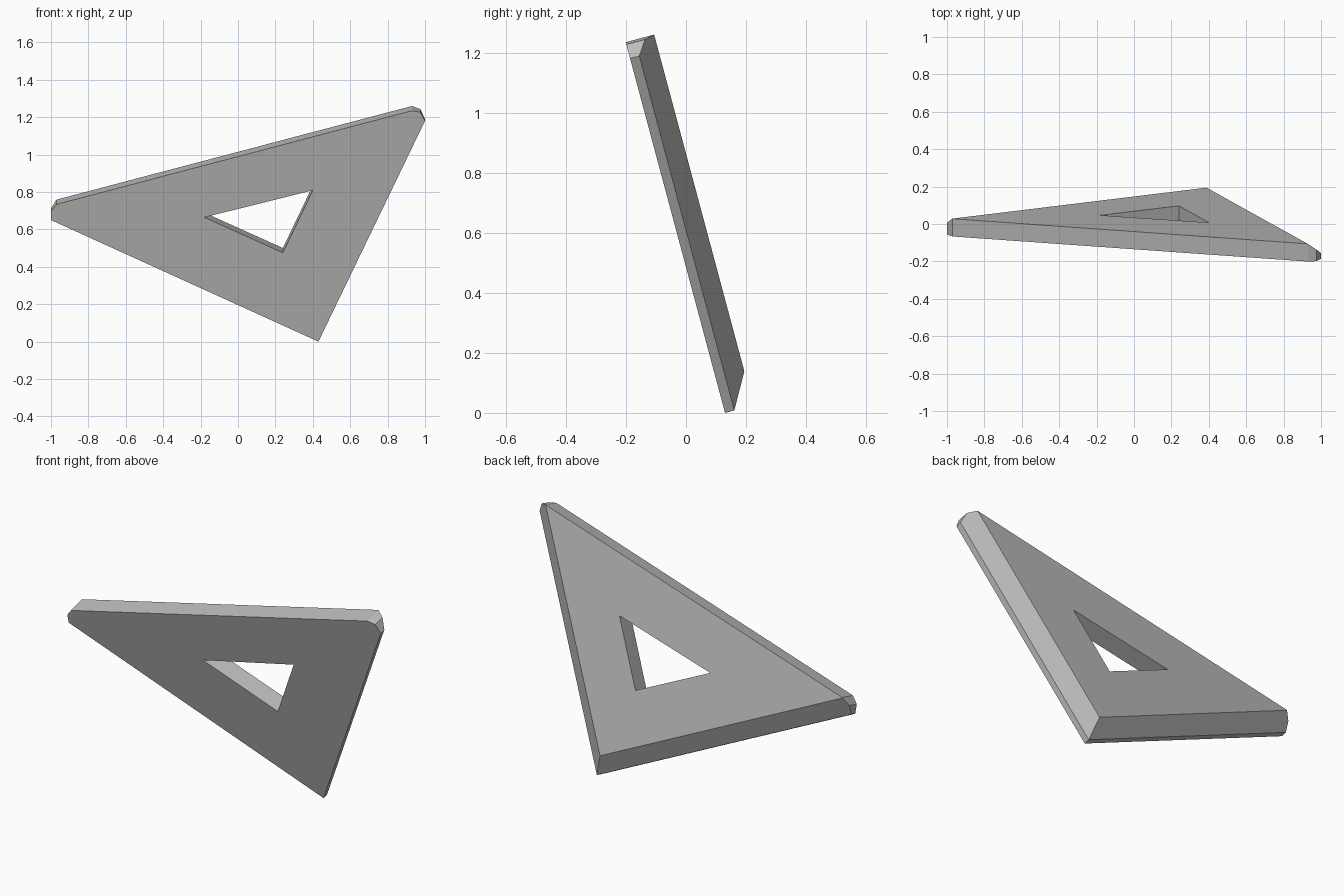
import bpy, bmesh, math
from mathutils import Vector

cube = bpy.data.objects.get("Cube")
if cube:
    bpy.data.objects.remove(cube)

TILT = math.radians(15)
THICK, RIM, INSET = 0.098, 0.032, 0.088

grey = bpy.data.materials.new("light_grey")
grey.use_nodes = True
colour = (0.5, 0.5, 0.5, 1)
grey.diffuse_color = colour
grey.node_tree.nodes["Principled BSDF"].inputs["Base Color"].default_value = colour


def prism(name, outline, y0, y1, chamfers=()):
    """Extrude an x-z outline along y, trim it by planes, lean it back."""
    bm = bmesh.new()
    face = bm.faces.new([bm.verts.new((x, y0, z)) for x, z in outline])
    ext = bmesh.ops.extrude_face_region(bm, geom=[face])
    bmesh.ops.translate(bm, vec=(0, y1 - y0, 0),
                        verts=[g for g in ext["geom"] if isinstance(g, bmesh.types.BMVert)])
    for point, normal in chamfers:
        bmesh.ops.bisect_plane(bm, geom=bm.verts[:] + bm.edges[:] + bm.faces[:], dist=1e-5,
                               plane_co=point, plane_no=normal, clear_outer=True)
        bmesh.ops.holes_fill(bm, edges=[e for e in bm.edges if e.is_boundary], sides=0)
    bmesh.ops.recalc_face_normals(bm, faces=bm.faces[:])
    mesh = bpy.data.meshes.new(name)
    bm.to_mesh(mesh)
    bm.free()
    mesh.materials.append(grey)
    obj = bpy.data.objects.new(name, mesh)
    bpy.context.collection.objects.link(obj)
    obj.rotation_euler.x = TILT
    obj.location.y = 0.13
    return obj


# Plate outline: sharp lower corner, blunted left and right tips
corner, right_tip, left_tip = (0.43, 0), (1, 1.222), (-1, 0.673)
outline = [corner, right_tip, (0.975, 1.27), (0.93, 1.278),
           (-0.97, 0.76), (-1, 0.722), left_tip]

# Sloped chamfers above the thin rim on both short sides
chamfers = []
for tip, side in ((right_tip, 1), (left_tip, -1)):
    along = Vector((tip[0] - corner[0], 0, tip[1] - corner[1])).normalized()
    outward = Vector((along.z, 0, -along.x)) * side
    normal = (outward * (THICK - RIM) + Vector((0, INSET, 0))).normalized()
    chamfers.append((Vector((corner[0], RIM, corner[1])), normal))

plate = prism("triangle_plate", outline, 0, THICK, chamfers)

# Triangular window through the plate
cutter = prism("window_cutter", [(-0.18, 0.688), (0.4, 0.838), (0.24, 0.492)], -0.1, 0.2)
cutter.hide_render = True
cut = plate.modifiers.new("window", "BOOLEAN")
cut.operation = "DIFFERENCE"
cut.solver = "EXACT"
cut.object = cutter
bpy.context.view_layer.objects.active = plate
plate.select_set(True)
bpy.ops.object.modifier_apply(modifier=cut.name)
bpy.data.objects.remove(cutter)
